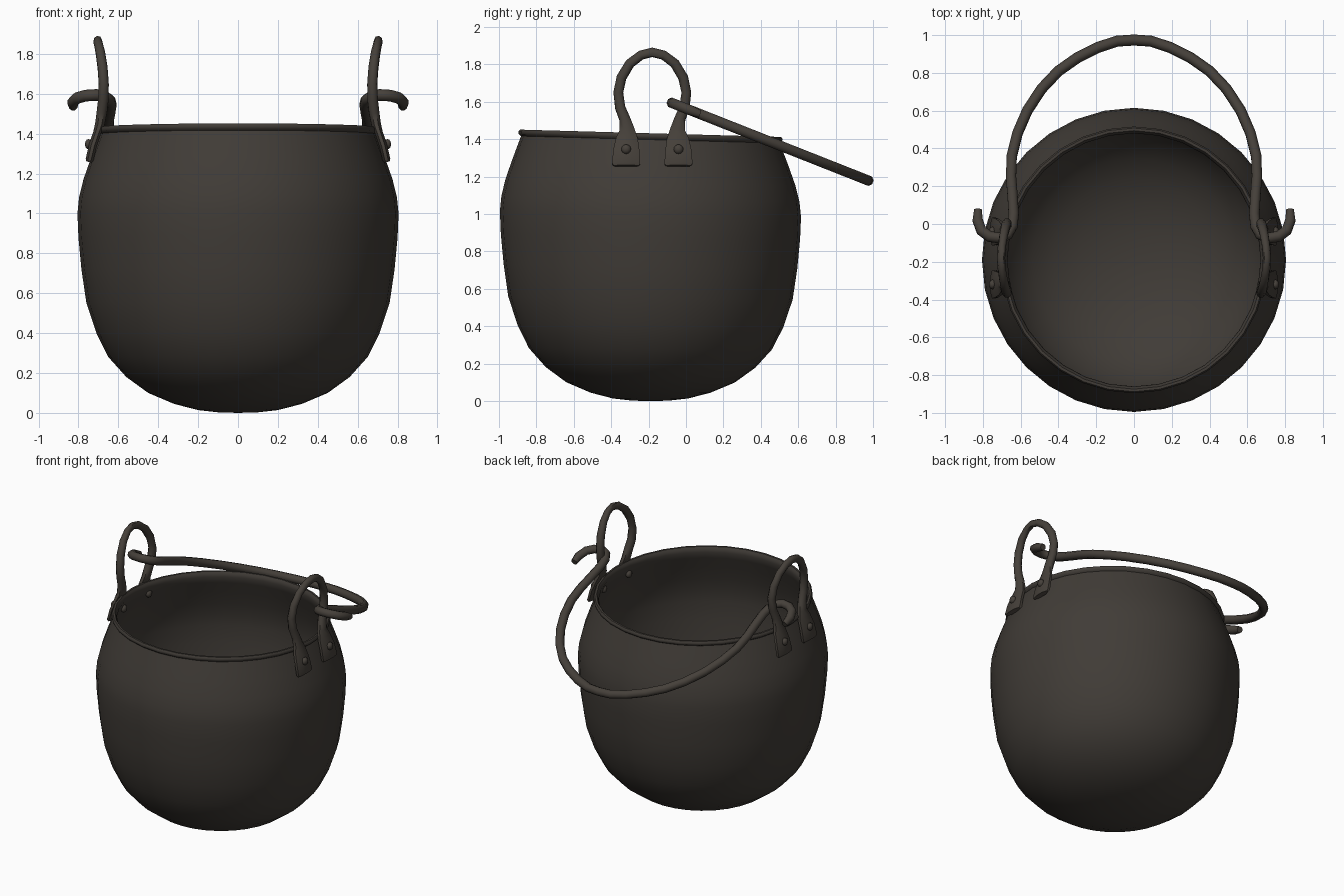
import bpy, bmesh, math
from mathutils import Vector

if "Cube" in bpy.data.objects:
    bpy.data.objects.remove(bpy.data.objects["Cube"])


def material(name, rgb):
    m = bpy.data.materials.new(name)
    m.diffuse_color = (*rgb, 1)
    m.use_nodes = True
    m.node_tree.nodes["Principled BSDF"].inputs["Base Color"].default_value = m.diffuse_color
    return m


POT = material("dark cast iron", (0.052, 0.045, 0.038))
IRON = material("wrought iron", (0.060, 0.051, 0.042))
CY = -0.19  # pot axis in y


def finish(name, bm, mat, angle=50):
    bmesh.ops.recalc_face_normals(bm, faces=bm.faces[:])
    me = bpy.data.meshes.new(name)
    bm.to_mesh(me)
    bm.free()
    ob = bpy.data.objects.new(name, me)
    bpy.context.collection.objects.link(ob)
    me.materials.append(mat)
    bpy.ops.object.select_all(action='DESELECT')
    ob.select_set(True)
    bpy.context.view_layer.objects.active = ob
    bpy.ops.object.shade_smooth_by_angle(angle=math.radians(angle))
    return ob


def bridge(bm, a, b):
    n = len(a)
    for i in range(n):
        bm.faces.new((a[i], a[(i + 1) % n], b[(i + 1) % n], b[i]))


def sweep(name, path, sizes, ref, mat, sides=8):
    """Bar along a path; sizes = (half width, half thickness along ref)."""
    bm = bmesh.new()
    pts = [Vector(p) for p in path]
    rings = []
    for i, p in enumerate(pts):
        t = (pts[min(i + 1, len(pts) - 1)] - pts[max(i - 1, 0)]).normalized()
        nrm = (ref - t * ref.dot(t)).normalized()
        wide = t.cross(nrm)
        w, h = sizes[i]
        ring = []
        for k in range(sides):
            a = 2 * math.pi * (k + 0.5) / sides
            ring.append(bm.verts.new(p + wide * w * math.cos(a) / math.cos(math.pi / sides)
                                     + nrm * h * math.sin(a) / math.cos(math.pi / sides)))
        rings.append(ring)
    for a, b in zip(rings, rings[1:]):
        bridge(bm, a, b)
    bm.faces.new(rings[0])
    bm.faces.new(rings[-1])
    return finish(name, bm, mat)


# Pot: lathe of outer wall, rolled lip and inner wall, with a slightly tilted rim
outer = [(0.10, 0.003), (0.20, 0.014), (0.32, 0.045), (0.45, 0.10), (0.56, 0.18),
         (0.65, 0.28), (0.71, 0.40), (0.76, 0.55), (0.785, 0.72), (0.80, 0.88),
         (0.805, 1.0), (0.797, 1.08), (0.775, 1.17), (0.74, 1.27), (0.71, 1.35), (0.692, 1.398)]
lip = [(0.704, 1.408), (0.706, 1.422), (0.698, 1.432), (0.684, 1.432), (0.676, 1.42)]
inner = [(r - 0.022, max(z, 0.025 + 0.9 * z)) for r, z in reversed(outer)]
bm = bmesh.new()
N = 32


def ring(r, z):
    vs = []
    for k in range(N):
        a = 2 * math.pi * k / N
        y = r * math.sin(a)
        vs.append(bm.verts.new((r * math.cos(a), CY + y, z - 0.028 * y * z / 1.43)))
    return vs


rings = [ring(r, z) for r, z in outer + lip + inner]
for a, b in zip(rings, rings[1:]):
    bridge(bm, a, b)
for end, z in ((rings[0], 0.0), (rings[-1], 0.024)):
    c = bm.verts.new((0, CY, z))
    for i in range(N):
        bm.faces.new((end[i], end[(i + 1) % N], c))
finish("pot", bm, POT)

# Ears: half of the loop (x, y, z, half width, half thickness), mirrored in y
half = [(0.748, -0.32, 1.258, 0.068, 0.014), (0.744, -0.32, 1.27, 0.075, 0.02),
        (0.728, -0.319, 1.34, 0.070, 0.02), (0.706, -0.316, 1.405, 0.058, 0.02),
        (0.692, -0.315, 1.45, 0.040, 0.024), (0.682, -0.328, 1.51, 0.029, 0.026),
        (0.675, -0.352, 1.57, 0.027, 0.026), (0.673, -0.362, 1.65, 0.026, 0.025),
        (0.679, -0.345, 1.73, 0.026, 0.024), (0.690, -0.30, 1.805, 0.025, 0.022),
        (0.700, -0.24, 1.85, 0.024, 0.020)]
MID = -0.18
loop = half + [(0.704, MID, 1.865, 0.024, 0.020)]
loop += [(x, 2 * MID - y, z, w, t) for x, y, z, w, t in reversed(half)]
for side, label in ((1, "right"), (-1, "left")):
    sweep(label + "_ear", [(side * x, y, z) for x, y, z, w, t in loop],
          [(w, t) for *_, w, t in loop], Vector((1, 0, 0.25 * side)), IRON)
    # Rivets outside and inside the wall
    for i, y in enumerate((-0.32, -0.04)):
        for x, z, where in ((0.749, 1.347, "outer"), (0.672, 1.34, "inner")):
            bm = bmesh.new()
            bmesh.ops.create_uvsphere(bm, u_segments=10, v_segments=6, radius=0.026)
            for v in bm.verts:
                v.co = Vector((v.co.x * 0.75 + side * x, v.co.y + y, v.co.z + z))
            finish(f"{label}_{where}_rivet_{i + 1}", bm, IRON)

# Bail handle: hooked ends lying in one sloping plane, mirrored in x
arc = [(0.826, 0.075), (0.828, 0.02), (0.808, -0.035), (0.765, -0.066), (0.71, -0.075),
       (0.668, -0.056), (0.643, -0.01), (0.637, 0.05), (0.643, 0.15), (0.651, 0.25),
       (0.647, 0.36), (0.617, 0.48), (0.565, 0.60), (0.49, 0.715), (0.40, 0.81),
       (0.30, 0.88), (0.19, 0.935), (0.09, 0.968)]
arc = arc + [(0, 0.974)] + [(-x, y) for x, y in reversed(arc)]
SLOPE = 0.395
path = [(x, y, 1.598 - SLOPE * (y + 0.085)) for x, y in arc]
sizes = [(0.027, 0.027)] * len(path)
sizes[0] = sizes[-1] = (0.02, 0.02)
sweep("bail_handle", path, sizes, Vector((0, SLOPE, 1)), IRON)
